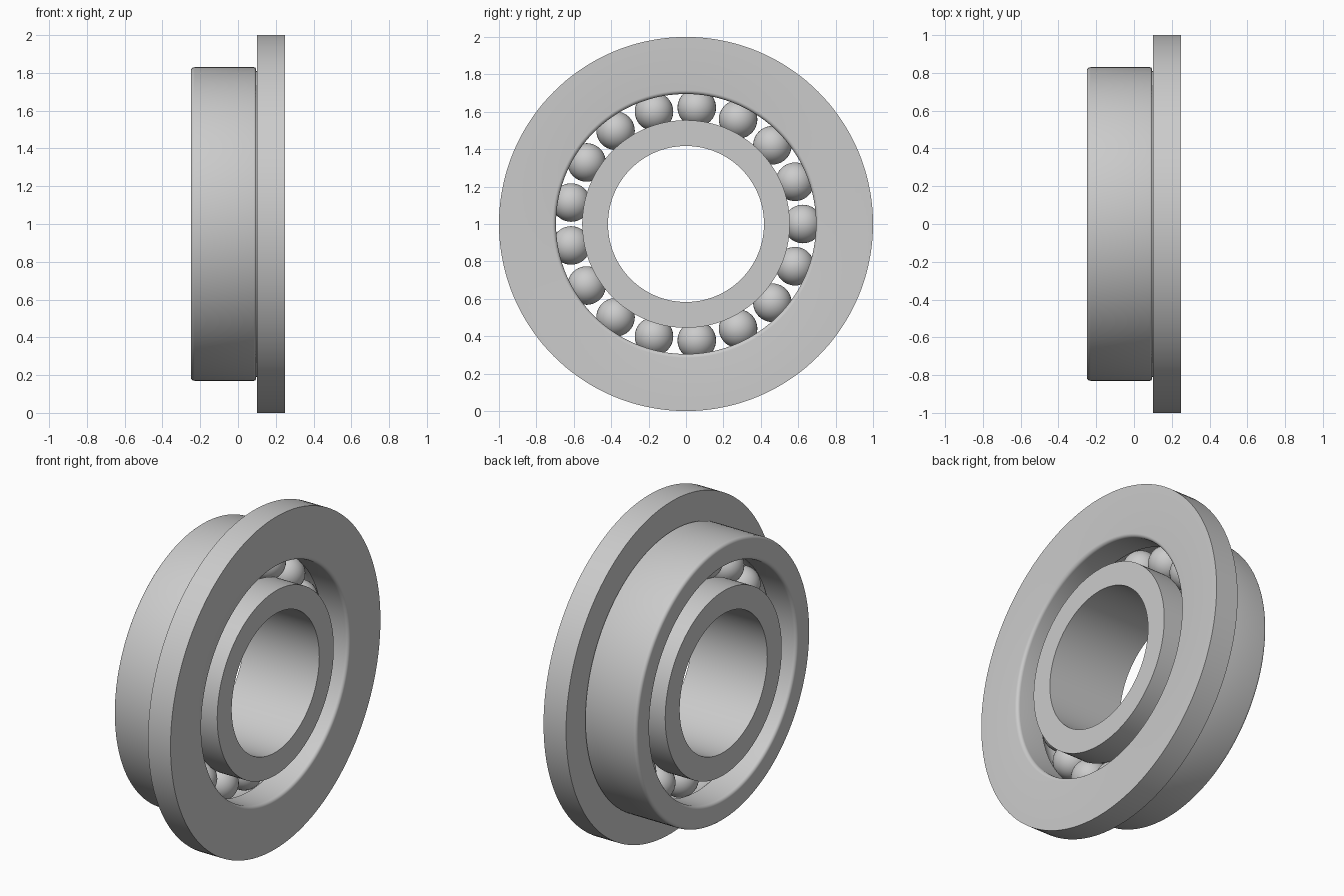
import bpy, bmesh, math
from mathutils import Vector, Matrix

cube = bpy.data.objects.get("Cube")
if cube:
    bpy.data.objects.remove(cube, do_unlink=True)

CENTRE = Vector((0, 0, 1))
HALF = 0.25          # half the ring width
BALLS = 17
BALL_R = 0.103
PITCH_R = 0.625      # radius of the ball circle

steel = bpy.data.materials.new("steel grey")
steel.use_nodes = True
colour = (0.6, 0.6, 0.6, 1)
steel.diffuse_color = colour
steel.node_tree.nodes["Principled BSDF"].inputs["Base Color"].default_value = colour


def finish(name, bm, angle=32):
    bmesh.ops.recalc_face_normals(bm, faces=bm.faces)
    mesh = bpy.data.meshes.new(name)
    bm.to_mesh(mesh)
    bm.free()
    mesh.materials.append(steel)
    ob = bpy.data.objects.new(name, mesh)
    bpy.context.collection.objects.link(ob)
    bpy.ops.object.select_all(action='DESELECT')
    ob.select_set(True)
    bpy.context.view_layer.objects.active = ob
    bpy.ops.object.shade_smooth_by_angle(angle=math.radians(angle))
    return ob


def arc(cx, cr, radius, start, end, steps=6):
    """Points (x, radius) along an arc, angles in degrees."""
    pts = []
    for i in range(steps + 1):
        a = math.radians(start + (end - start) * i / steps)
        pts.append((cx + radius * math.cos(a), cr + radius * math.sin(a)))
    return pts


def lathe(name, profile, segments=144):
    """Spin a closed (x, radius) profile about the x axis."""
    bm = bmesh.new()
    verts = [bm.verts.new((x, 0, r)) for x, r in profile]
    edges = [bm.edges.new((verts[i - 1], verts[i])) for i in range(len(verts))]
    bmesh.ops.spin(bm, geom=verts + edges, cent=(0, 0, 0), axis=(1, 0, 0),
                   angle=math.tau, steps=segments)
    bmesh.ops.remove_doubles(bm, verts=bm.verts, dist=1e-4)
    bmesh.ops.translate(bm, verts=bm.verts, vec=CENTRE)
    return finish(name, bm)


# Raceway grooves follow the balls where they cut below each shoulder
GROOVE_R = BALL_R + 0.002
outer_bore, inner_rim, bore = 0.695, 0.555, 0.417
up = math.degrees(math.asin((outer_bore - PITCH_R) / GROOVE_R))
down = math.degrees(math.asin((PITCH_R - inner_rim) / GROOVE_R))

# Flanged outer ring with rounded body edge and relief groove beside the flange
f = 0.02
outer = (arc(-HALF + f, 0.83 - f, f, 180, 90)
         + [(0.085, 0.83)] + arc(0.085, 0.82, 0.01, 90, 0, 3)
         + [(0.095, 0.81), (0.1, 0.81), (0.1, 1.0), (HALF, 1.0)]
         + arc(HALF - f, outer_bore + f, f, 0, -90)
         + arc(0, PITCH_R, GROOVE_R, up, 180 - up, 16)
         + arc(-HALF + f, outer_bore + f, f, -90, -180))
lathe("outer_ring", outer)

# Inner ring
inner = ([(-HALF, bore), (-HALF, inner_rim)]
         + arc(0, PITCH_R, GROOVE_R, 180 + down, 360 - down, 16)
         + [(HALF, inner_rim), (HALF, bore)])
lathe("inner_ring", inner)

# Balls
for i in range(BALLS):
    a = math.tau * i / BALLS
    pos = CENTRE + Vector((0, math.cos(a), math.sin(a))) * PITCH_R
    bm = bmesh.new()
    bmesh.ops.create_uvsphere(bm, u_segments=32, v_segments=20, radius=BALL_R,
                              matrix=Matrix.Translation(pos))
    finish(f"ball_{i + 1}", bm, 60)
